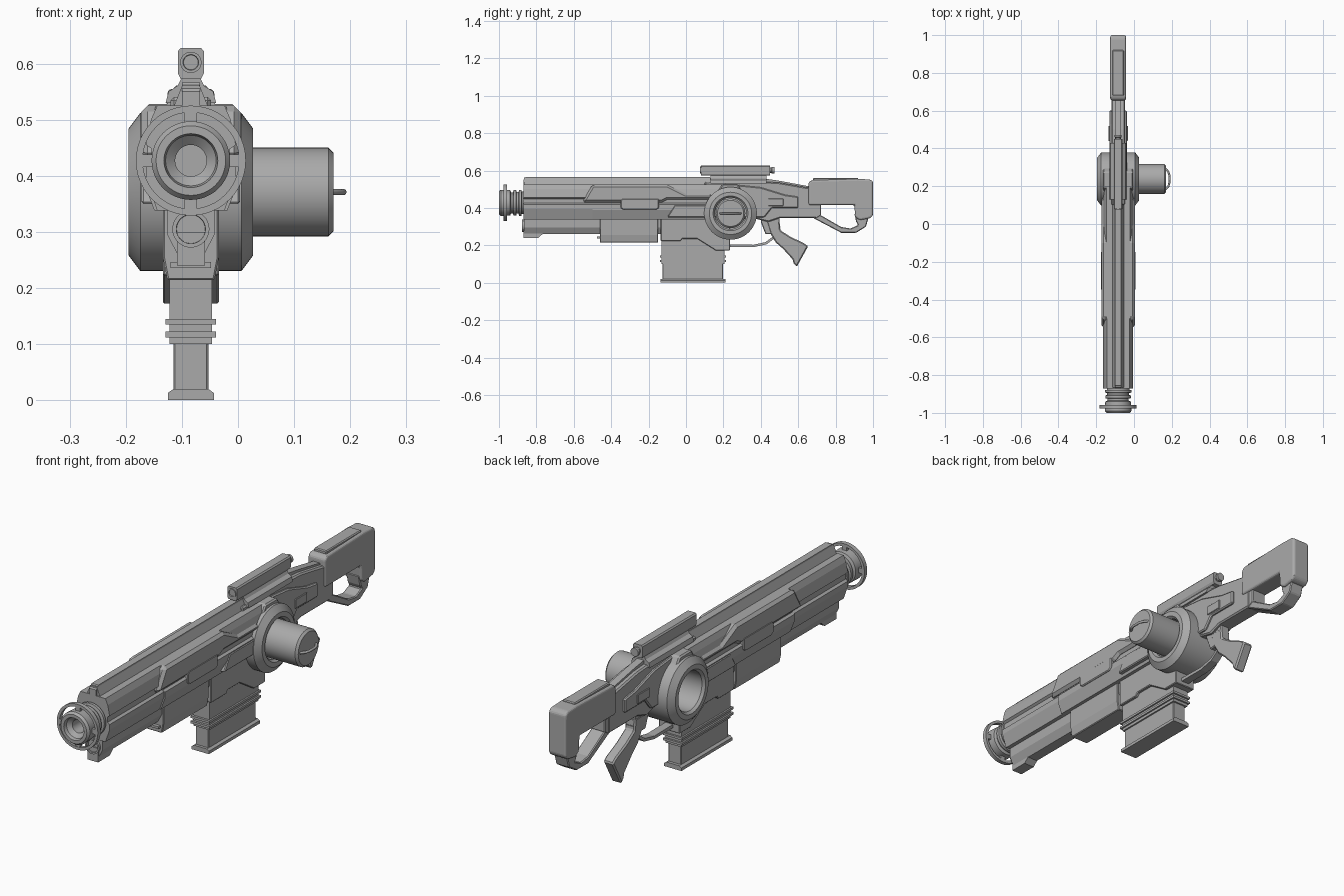
import bpy, bmesh, math
from mathutils import Matrix, Vector

CX = -0.084  # centre plane of the weapon body

grey = bpy.data.materials.new("gunmetal grey")
grey.diffuse_color = (0.40, 0.40, 0.40, 1)


def finish(name, bm, bevel=0.0, smooth=False, segs=1):
    bmesh.ops.recalc_face_normals(bm, faces=bm.faces)
    me = bpy.data.meshes.new(name)
    bm.to_mesh(me)
    bm.free()
    me.materials.append(grey)
    ob = bpy.data.objects.new(name, me)
    bpy.context.collection.objects.link(ob)
    ob.location.x = CX
    if bevel:
        m = ob.modifiers.new("bevel", 'BEVEL')
        m.width, m.segments, m.limit_method = bevel, segs, 'ANGLE'
    if smooth:
        bpy.ops.object.select_all(action='DESELECT')
        ob.select_set(True)
        bpy.context.view_layer.objects.active = ob
        bpy.ops.object.shade_smooth_by_angle(angle=math.radians(32))
    return ob


def extrude(bm, pts, vec):
    f = bm.faces.new([bm.verts.new(p) for p in pts])
    r = bmesh.ops.extrude_face_region(bm, geom=[f])
    bmesh.ops.translate(bm, vec=vec, verts=[v for v in r["geom"] if isinstance(v, bmesh.types.BMVert)])


def slab(name, yz, hw, bevel=0.0, segs=1):
    """Side outline extruded symmetrically across the width."""
    bm = bmesh.new()
    extrude(bm, [(-hw, y, z) for y, z in yz], (2 * hw, 0, 0))
    return finish(name, bm, bevel, segs=segs)


def side_plates(name, yz, u0, u1, bevel=0.0):
    """Matching plates on both sides."""
    bm = bmesh.new()
    for s in (-1, 1):
        extrude(bm, [(s * u0, y, z) for y, z in yz], (s * (u1 - u0), 0, 0))
    return finish(name, bm, bevel)


def beam(name, half, y0, y1, bevel=0.0):
    """Half cross-section mirrored and run along the length."""
    full = half + [(-x, z) for x, z in reversed(half)]
    bm = bmesh.new()
    extrude(bm, [(x, y0, z) for x, z in full], (0, y1 - y0, 0))
    return finish(name, bm, bevel)


def box(y0, y1, z0, z1):
    return [(y0, z0), (y1, z0), (y1, z1), (y0, z1)]


def lathe(name, prof, axis, centre, closed=False, n=48):
    """Revolve (position, radius) about the x or y axis."""
    bm = bmesh.new()
    pts = [Vector((a, r, 0)) if axis == 'X' else Vector((r, a, 0)) for a, r in prof]
    vs = [bm.verts.new(p) for p in pts]
    es = [bm.edges.new(p) for p in zip(vs, vs[1:])]
    if closed:
        es.append(bm.edges.new((vs[-1], vs[0])))
    ax = (1, 0, 0) if axis == 'X' else (0, 1, 0)
    bmesh.ops.spin(bm, geom=vs + es, cent=(0, 0, 0), axis=ax, angle=2 * math.pi, steps=n)
    bmesh.ops.remove_doubles(bm, verts=bm.verts, dist=1e-5)
    bmesh.ops.translate(bm, vec=centre, verts=bm.verts)
    return finish(name, bm, smooth=True)


def tube(name, pts, r):
    cu = bpy.data.curves.new(name, 'CURVE')
    cu.dimensions, cu.bevel_depth, cu.use_fill_caps = '3D', r, True
    sp = cu.splines.new('POLY')
    sp.points.add(len(pts) - 1)
    for p, c in zip(sp.points, pts):
        p.co = (*c, 1)
    cu.materials.append(grey)
    ob = bpy.data.objects.new(name, cu)
    ob.location.x = CX
    bpy.context.collection.objects.link(ob)


# Main body: grooved flanks and a raised top ridge
beam("front_body", [(0.06, 0.525), (0.071, 0.50), (0.08, 0.455), (0.07, 0.448), (0.07, 0.425),
                    (0.08, 0.418), (0.08, 0.395), (0.06, 0.338)], -0.87, -0.5)
beam("mid_body", [(0.062, 0.525), (0.072, 0.50), (0.083, 0.455), (0.075, 0.448), (0.075, 0.425),
                  (0.085, 0.418), (0.085, 0.39), (0.065, 0.338)], -0.5, 0.2)
slab("top_ridge", [(-0.87, 0.52), (-0.87, 0.55), (-0.855, 0.566), (0.36, 0.566), (0.50, 0.545),
                   (0.66, 0.515), (0.66, 0.48), (0.3, 0.48)], 0.016)
beam("ridge_base", [(0.015, 0.562), (0.03, 0.525), (0.03, 0.50)], -0.865, 0.36)
side_plates("upper_side_panel", [(-0.555, 0.43), (-0.50, 0.525), (-0.10, 0.525), (0.0, 0.475),
                                 (0.14, 0.475), (0.14, 0.445), (-0.1, 0.445), (-0.13, 0.43)],
            0.05, 0.089, 0.012)
side_plates("side_latch", [(-0.35, 0.40), (-0.335, 0.39), (-0.16, 0.39), (-0.145, 0.40),
                           (-0.145, 0.45), (-0.34, 0.45), (-0.35, 0.44)], 0.06, 0.091, 0.004)
side_plates("lower_side_panel", [(-0.1, 0.35), (0.16, 0.35), (0.16, 0.415), (-0.06, 0.415)], 0.06, 0.088, 0.004)

# Rear receiver, tapering towards the stock
slab("rear_receiver", [(0.1, 0.34), (0.38, 0.34), (0.44, 0.325), (0.5, 0.345), (0.70, 0.345),
                       (0.70, 0.50), (0.5, 0.535), (0.34, 0.545), (0.1, 0.54)], 0.036, 0.006)
side_plates("rear_cheek", [(0.2, 0.35), (0.42, 0.35), (0.46, 0.40), (0.6, 0.40), (0.6, 0.46),
                           (0.53, 0.47), (0.40, 0.51), (0.2, 0.53)], 0.03, 0.047, 0.005)
side_plates("rear_detail", box(0.44, 0.52, 0.41, 0.45), 0.04, 0.051, 0.002)

# Muzzle with ribs and a hollow bore
lathe("muzzle", [(-0.86, 0), (-0.86, 0.06), (-0.878, 0.06), (-0.88, 0.07), (-0.892, 0.07),
                 (-0.895, 0.058), (-0.905, 0.058), (-0.908, 0.068), (-0.922, 0.068), (-0.925, 0.056),
                 (-0.935, 0.056), (-0.94, 0.068), (-0.99, 0.07), (-1.0, 0.062), (-1.0, 0.048),
                 (-0.985, 0.045), (-0.97, 0.028), (-0.90, 0.028), (-0.90, 0)], 'Y', (0, 0, 0.427))
lathe("muzzle_ring", [(-0.976, 0.086), (-0.976, 0.098), (-0.957, 0.098), (-0.957, 0.086)],
      'Y', (0, 0, 0.427), True)
bm = bmesh.new()
for i in range(4):
    mat = (Matrix.Translation((0, -0.967, 0.427)) @ Matrix.Rotation(i * math.pi / 2, 4, 'Y')
           @ Matrix.Translation((0, 0, 0.078)) @ Matrix.Diagonal((0.022, 0.014, 0.025, 1)))
    bmesh.ops.create_cube(bm, size=1, matrix=mat)
finish("muzzle_spokes", bm)

# Under-barrel unit and forearm box
beam("under_barrel", [(0.042, 0.345), (0.042, 0.295), (0.024, 0.26)], -0.865, -0.13)
slab("under_barrel_foot", [(-0.87, 0.24), (-0.79, 0.24), (-0.765, 0.262), (-0.765, 0.30), (-0.87, 0.30)], 0.025)
lathe("under_bore", [(-0.85, 0.033), (-0.876, 0.033), (-0.876, 0.026), (-0.84, 0.024), (-0.84, 0)],
      'Y', (0, 0, 0.305), n=32)
beam("forearm_box", [(0.05, 0.345), (0.05, 0.255), (0.042, 0.214)], -0.46, -0.15, 0.003)
slab("forearm_tab", box(-0.475, -0.44, 0.236, 0.246), 0.036)

# Magazine housing and magazine
slab("magazine_housing", [(-0.135, 0.345), (-0.135, 0.222), (-0.03, 0.222), (-0.02, 0.235), (0.06, 0.235),
                          (0.16, 0.172), (0.235, 0.172), (0.235, 0.345)], 0.05, 0.003)
slab("magazine_well", box(-0.13, 0.205, 0.10, 0.24), 0.038)
for i, z in enumerate((0.112, 0.135)):
    slab("well_flange_%d" % (i + 1), box(-0.14, 0.213, z, z + 0.01), 0.045)
slab("magazine", box(-0.125, 0.197, 0.01, 0.11), 0.031, 0.003)
beam("magazine_base", [(0.031, 0.02), (0.041, 0.013), (0.041, 0.0)], -0.137, 0.21)

# Hollow side drum with a canister pushed out to the right
DC = (0, 0.238, 0.371)
lathe("drum_ring", [(-0.111, 0.113), (-0.09, 0.141), (0.09, 0.141), (0.111, 0.113), (0.111, 0.093),
                    (0.1, 0.084), (-0.1, 0.084), (-0.111, 0.093)], 'X', DC, True)
lathe("canister", [(0.02, 0), (0.02, 0.079), (0.245, 0.079), (0.254, 0.07), (0.254, 0)], 'X', DC)
lathe("drum_lining", [(0.015, 0), (0.015, 0.085), (0.03, 0.085), (0.03, 0)], 'X', DC)
tube("canister_handle", [(0.25, 0.182, 0.371), (0.266, 0.2, 0.371), (0.272, 0.22, 0.371),
                         (0.272, 0.256, 0.371), (0.266, 0.276, 0.371), (0.25, 0.294, 0.371)], 0.0055)
side_plates("drum_clip", [(0.17, 0.49), (0.195, 0.528), (0.275, 0.528), (0.30, 0.49)], 0.03, 0.08, 0.006)
# Cut the drum bore through everything on the open left side
bm = bmesh.new()
bmesh.ops.create_cone(bm, cap_ends=True, segments=48, radius1=0.0845, radius2=0.0845, depth=0.215,
                      matrix=Matrix.Translation((-0.0925, 0.238, 0.371)) @ Matrix.Rotation(math.pi / 2, 4, 'Y'))
cutter = finish("drum_cutter", bm)
cutter.hide_render = True
cutter.hide_viewport = True
for n in ("mid_body", "rear_receiver", "rear_cheek", "magazine_housing", "lower_side_panel"):
    m = bpy.data.objects[n].modifiers.new("bore", 'BOOLEAN')
    m.operation, m.object, m.solver = 'DIFFERENCE', cutter, 'EXACT'

# Sight on its rail
beam("sight_rail", [(0.014, 0.58), (0.024, 0.56), (0.04, 0.55), (0.045, 0.53)], 0.13, 0.43)
beam("sight", [(0.018, 0.628), (0.023, 0.622), (0.023, 0.582), (0.018, 0.572)], 0.08, 0.45)
lathe("sight_lens", [(0.09, 0.019), (0.076, 0.019), (0.076, 0.014), (0.085, 0.012), (0.085, 0)],
      'Y', (0, 0, 0.602), n=24)
lathe("sight_knob", [(0.44, 0.014), (0.455, 0.014), (0.46, 0.018), (0.472, 0.018), (0.472, 0)],
      'Y', (0, 0, 0.602), n=24)

# Trigger, guard and grip
slab("trigger_mount", [(0.40, 0.35), (0.40, 0.325), (0.425, 0.26), (0.47, 0.26), (0.50, 0.31), (0.50, 0.35)], 0.022, 0.004)
slab("trigger_guard", [(0.22, 0.205), (0.22, 0.19), (0.36, 0.19), (0.43, 0.205), (0.49, 0.25), (0.505, 0.30),
                       (0.49, 0.30), (0.478, 0.257), (0.425, 0.217), (0.36, 0.203)], 0.018)
slab("grip", [(0.43, 0.33), (0.50, 0.33), (0.505, 0.28), (0.56, 0.245), (0.63, 0.212), (0.653, 0.195),
              (0.592, 0.085), (0.575, 0.105), (0.57, 0.125), (0.52, 0.18), (0.48, 0.215), (0.45, 0.265)],
     0.024, 0.006)

# Stock: upper block, butt and open lower loop
slab("stock_block", [(0.655, 0.415), (0.655, 0.535), (0.67, 0.548), (0.92, 0.555), (0.985, 0.552), (1.0, 0.54),
                     (1.0, 0.36), (0.985, 0.345), (0.93, 0.335), (0.905, 0.35), (0.90, 0.415)], 0.042, 0.01, 3)
slab("stock_neck", [(0.6, 0.345), (0.70, 0.345), (0.722, 0.36), (0.722, 0.44), (0.6, 0.44)], 0.034, 0.004)
slab("stock_loop", [(0.68, 0.37), (0.68, 0.346), (0.83, 0.267), (0.91, 0.267), (0.962, 0.30), (0.975, 0.345),
                    (0.90, 0.37), (0.91, 0.326), (0.92, 0.308), (0.88, 0.29), (0.83, 0.298), (0.722, 0.36)],
     0.032, 0.004)
slab("cheek_pad", box(0.68, 0.92, 0.54, 0.561), 0.03, 0.004)
